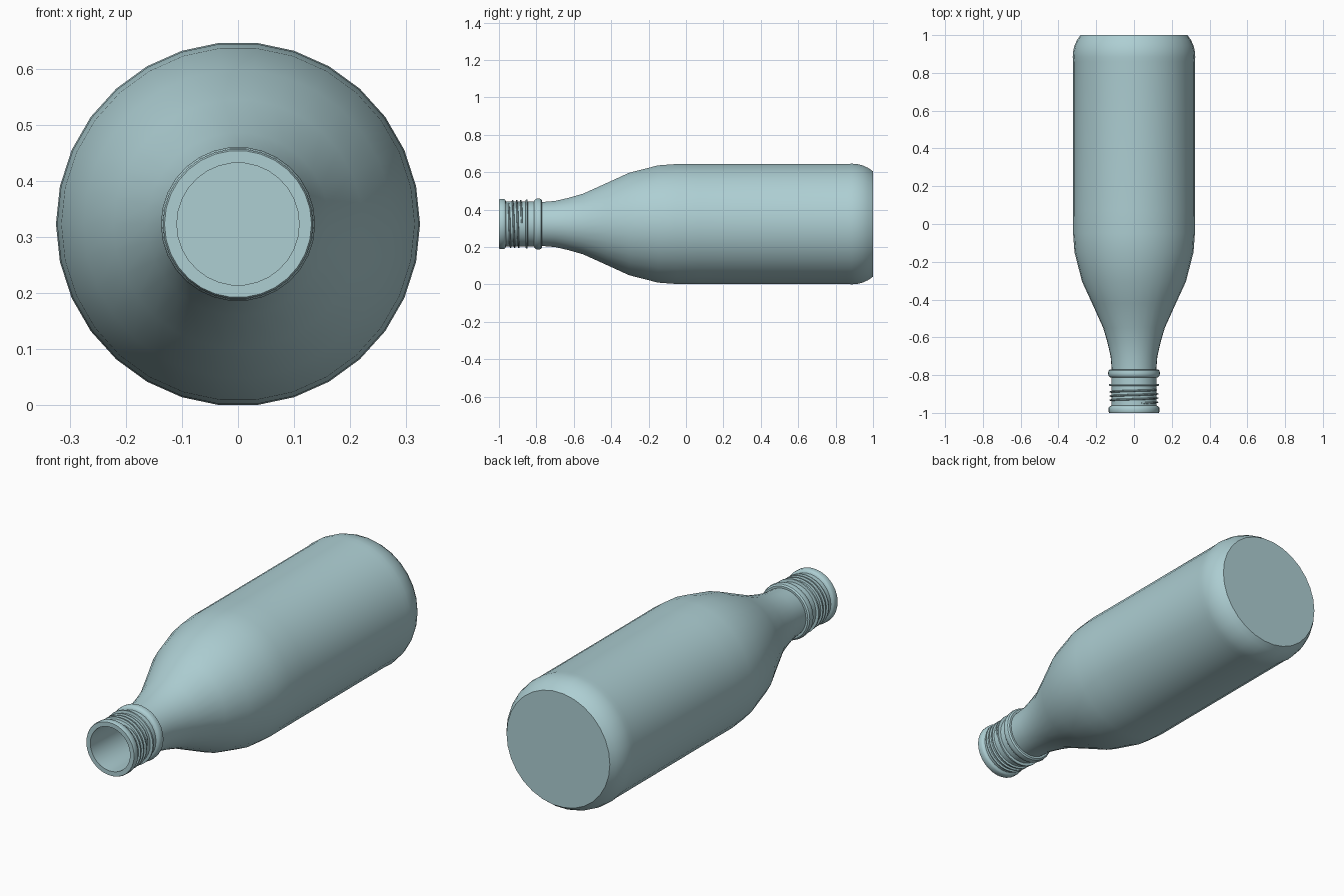
import bpy, bmesh, math

if "Cube" in bpy.data.objects:
    bpy.data.objects.remove(bpy.data.objects["Cube"])

SIDES = 30
CZ = 0.323  # height of the bottle axis


def point(y, r, a):
    return (r * math.sin(a), y, CZ + r * math.cos(a))


def finish(bm, name):
    bmesh.ops.recalc_face_normals(bm, faces=bm.faces)
    me = bpy.data.meshes.new(name)
    bm.to_mesh(me)
    bm.free()
    ob = bpy.data.objects.new(name, me)
    bpy.context.collection.objects.link(ob)
    mat = bpy.data.materials.get("glass") or bpy.data.materials.new("glass")
    mat.diffuse_color = (0.42, 0.62, 0.65, 1)
    mat.use_nodes = True
    mat.node_tree.nodes["Principled BSDF"].inputs["Base Color"].default_value = mat.diffuse_color
    me.materials.append(mat)
    bpy.ops.object.select_all(action='DESELECT')
    ob.select_set(True)
    bpy.context.view_layer.objects.active = ob
    bpy.ops.object.shade_smooth_by_angle(angle=math.radians(35))
    return ob


def lathe(name, profile):
    # revolve an open (y, radius) profile about the y axis, capping both ends
    bm = bmesh.new()
    rings = [[bm.verts.new(point(y, r, 2 * math.pi * (i + 0.5) / SIDES))
              for i in range(SIDES)] for y, r in profile]
    for a, b in zip(rings, rings[1:]):
        for i in range(SIDES):
            j = (i + 1) % SIDES
            bm.faces.new((a[i], a[j], b[j], b[i]))
    bm.faces.new(rings[0])
    bm.faces.new(rings[-1])
    return finish(bm, name)


def thread(name, y0, pitch, start, turns, r0=0.119, r1=0.129, half=0.006):
    # helical ridge that fades in and out at its ends
    bm = bmesh.new()
    n = int(turns * SIDES)
    prev = None
    for k in range(n + 1):
        a = start + 2 * math.pi * k / SIDES
        y = y0 + pitch * k / SIDES
        top = r0 + (r1 - r0) * min(1, (k + 0.3) / 3, (n - k + 0.3) / 3)
        sect = [bm.verts.new(point(y + dy, r, a)) for dy, r in
                ((-half, r0 - 0.002), (-half * 0.4, top),
                 (half * 0.4, top), (half, r0 - 0.002))]
        if prev:
            for i in range(4):
                j = (i + 1) % 4
                bm.faces.new((prev[i], prev[j], sect[j], sect[i]))
        else:
            bm.faces.new(sect)
        prev = sect
    bm.faces.new(prev)
    return finish(bm, name)


# outside from base to lip, then the inner wall back to the floor
outer = [
    (1.0, 0.283), (0.975, 0.301), (0.945, 0.315), (0.915, 0.322),
    (0.885, 0.3245), (0.86, 0.322), (0.07, 0.322), (-0.05, 0.3225),
    (-0.15, 0.315), (-0.305, 0.275), (-0.42, 0.222), (-0.55, 0.163),
    (-0.63, 0.140), (-0.70, 0.124), (-0.77, 0.118),
    # support ring
    (-0.770, 0.128), (-0.776, 0.135), (-0.790, 0.1375), (-0.804, 0.135),
    (-0.811, 0.128), (-0.813, 0.120),
    # thin flange
    (-0.846, 0.120), (-0.848, 0.133), (-0.856, 0.133), (-0.858, 0.120),
    # lip
    (-0.962, 0.120), (-0.966, 0.130), (-0.972, 0.134), (-0.994, 0.134),
    (-1.0, 0.131),
]
inner = [
    (-1.0, 0.109), (-0.72, 0.109), (-0.63, 0.128), (-0.55, 0.151),
    (-0.42, 0.210), (-0.305, 0.263), (-0.15, 0.303), (-0.05, 0.311),
    (0.885, 0.312), (0.945, 0.303), (0.985, 0.275),
]
lathe("bottle", outer + inner)

# screw thread
thread("screw_thread", -0.948, 0.022, math.radians(20), 3.2)
